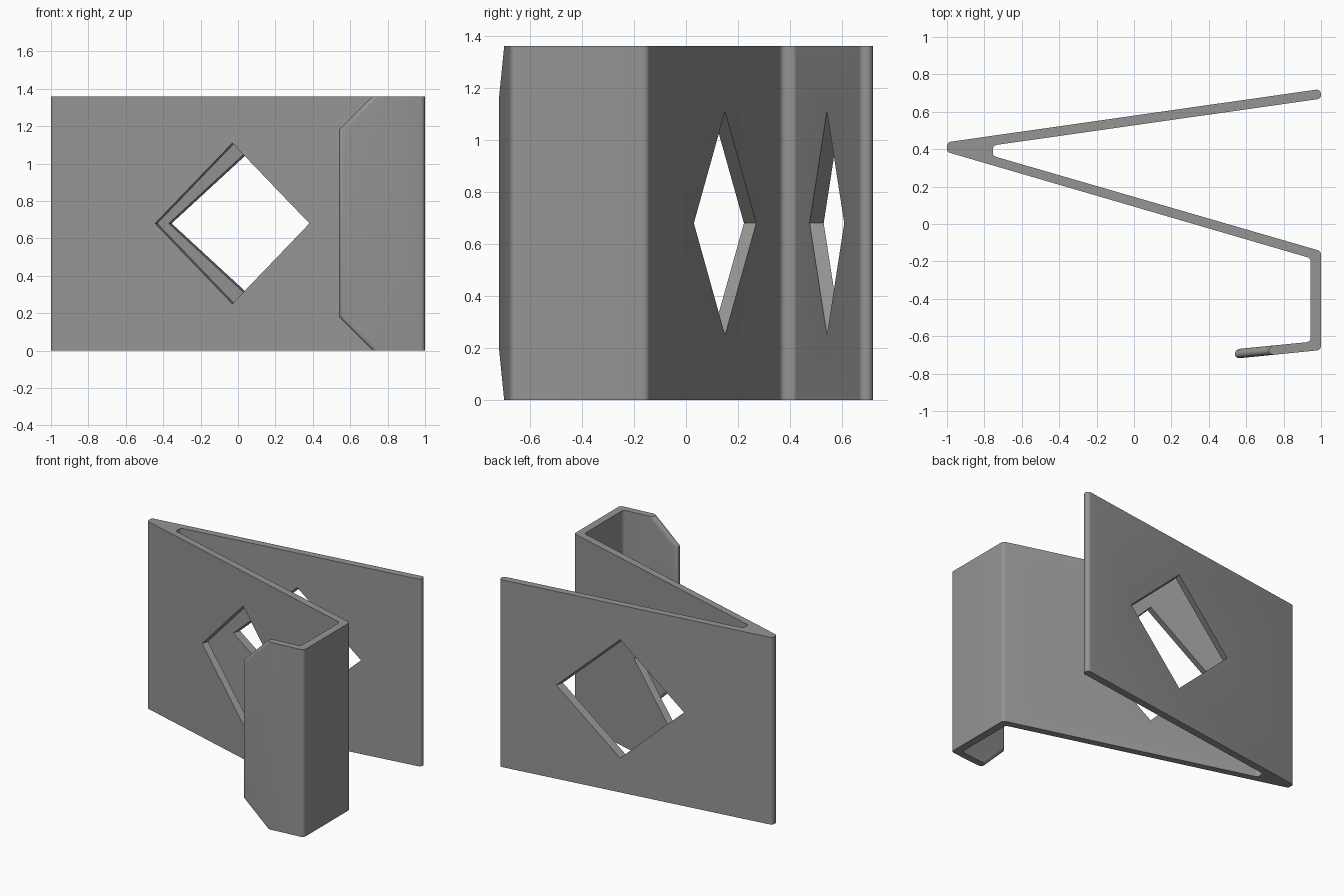
import bpy, bmesh, math
from mathutils import Vector, Matrix

if "Cube" in bpy.data.objects:
    bpy.data.objects.remove(bpy.data.objects["Cube"])

HEIGHT = 1.36
HALF = 0.025          # half the sheet thickness
ARC = 6               # steps per rounded bend


def fillet(prev, corner, nxt, radius):
    """Points of an arc that rounds one corner of the profile."""
    p, c, n = Vector(prev), Vector(corner), Vector(nxt)
    a, b = (p - c).normalized(), (n - c).normalized()
    half = a.angle(b) / 2
    centre = c + (a + b).normalized() * radius / math.sin(half)
    t = radius / math.tan(half)
    v0, v1 = c + a * t - centre, c + b * t - centre
    sweep = math.pi - 2 * half
    return [centre + (v0 * math.sin((1 - k / ARC) * sweep) + v1 * math.sin(k / ARC * sweep)) / math.sin(sweep)
            for k in range(ARC + 1)]


# Bent strip: corners (x, y, bend radius), from the lip's inner side around to its outer side
corners = [
    (0.945, -0.63, 0.025), (0.945, -0.183, 0.025),
    (-1.0, 0.385, 0.022), (-1.0, 0.437, 0.022),
    (1.0, 0.722, 0.023), (1.0, 0.67, 0.023),
    (-0.755, 0.42, 0.024), (-0.755, 0.364, 0.024),
    (1.0, -0.145, 0.025), (1.0, -0.674, 0.025),
]
path = [(0.72, -0.652)] + [c[:2] for c in corners] + [(0.72, -0.702)]
profile = []
for i, (x, y, r) in enumerate(corners):
    profile += fillet(path[i], (x, y), path[i + 2], r)

bm = bmesh.new()
low = [bm.verts.new((p.x, p.y, 0)) for p in profile]
high = [bm.verts.new((p.x, p.y, HEIGHT)) for p in profile]

# Lip rim: rounded edge that follows the clipped corners
rim = []
for k in range(2 * ARC + 1):
    angle = math.pi * k / (2 * ARC)
    s, inset = -HALF * math.cos(angle), HALF * (1 - math.sin(angle))
    x0, x1, z1 = 0.54 + inset, 0.72 + inset * math.sqrt(2), 0.18 + 0.414 * inset
    outline = [(x1, 0), (x0, z1), (x0, HEIGHT - z1), (x1, HEIGHT)]
    rim.append([bm.verts.new((x, -0.695 + 0.1 * (x - 0.54) + s, z)) for x, z in outline])

for a, b in zip(rim, rim[1:]):
    for j in range(3):
        bm.faces.new((a[j], a[j + 1], b[j + 1], b[j]))
for i in range(len(profile) - 1):
    bm.faces.new((low[i], low[i + 1], high[i + 1], high[i]))
bm.faces.new([low[-1]] + rim[0] + [high[-1]])
bm.faces.new([low[0]] + rim[-1] + [high[0]])
bm.faces.new(low + [r[0] for r in rim])
bm.faces.new(high + [r[3] for r in rim])
bmesh.ops.recalc_face_normals(bm, faces=bm.faces)

mesh = bpy.data.meshes.new("bent_strip")
bm.to_mesh(mesh)
bm.free()
strip = bpy.data.objects.new("bent_strip", mesh)
bpy.context.collection.objects.link(strip)

grey = bpy.data.materials.new("grey")
grey.diffuse_color = (0.3, 0.3, 0.3, 1)
grey.use_nodes = True
grey.node_tree.nodes["Principled BSDF"].inputs["Base Color"].default_value = grey.diffuse_color
mesh.materials.append(grey)

# Diamond opening: square bar driven through both plates, square to the front plate
tilt = math.atan2(-0.29, 1)
side = 0.43 * math.sqrt(2)
bpy.ops.mesh.primitive_cube_add(size=1)
cutter = bpy.context.object
cutter.name = "diamond_cutter"
cutter.data.materials.append(grey)
cutter.data.transform(
    Matrix.Translation((-0.03, 0.105, 0.68)) @ Matrix.Rotation(tilt, 4, "Z")
    @ Matrix.Translation((0, 0.4, 0)) @ Matrix.Rotation(math.pi / 4, 4, "Y")
    @ Matrix.Diagonal((side, 1.1, side, 1)))
cutter.hide_render = True
cut = strip.modifiers.new("diamond_hole", "BOOLEAN")
cut.operation, cut.object, cut.solver = "DIFFERENCE", cutter, "EXACT"

bpy.ops.object.select_all(action="DESELECT")
strip.select_set(True)
bpy.context.view_layer.objects.active = strip
bpy.ops.object.modifier_apply(modifier=cut.name)
bpy.data.objects.remove(cutter)
bpy.ops.object.shade_smooth_by_angle(angle=math.radians(30))
